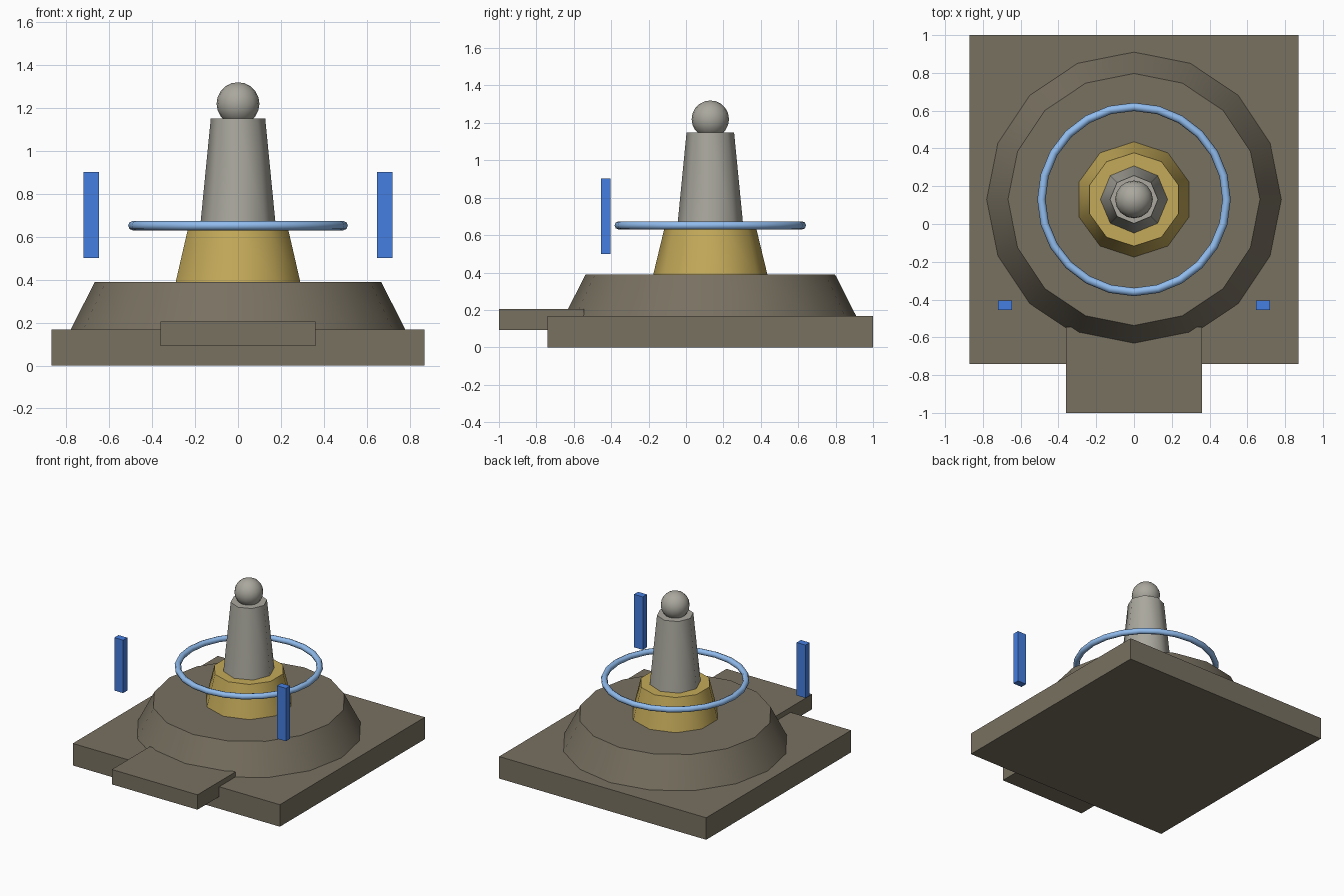
import bpy, math

if "Cube" in bpy.data.objects:
    bpy.data.objects.remove(bpy.data.objects["Cube"])

CY = 0.13  # y of the tower axis


def material(name, r, g, b):
    m = bpy.data.materials.new(name)
    m.diffuse_color = (r, g, b, 1)
    m.use_nodes = True
    m.node_tree.nodes["Principled BSDF"].inputs["Base Color"].default_value = m.diffuse_color
    return m


STONE = material("stone", 0.19, 0.165, 0.12)
GOLD = material("gold", 0.55, 0.40, 0.10)
PALE = material("pale_stone", 0.40, 0.39, 0.34)
SKY = material("light_blue", 0.28, 0.50, 0.85)
BLUE = material("blue", 0.06, 0.21, 0.75)


def finish(name, mat, smooth=None):
    ob = bpy.context.object
    ob.name = name
    ob.data.materials.append(mat)
    if smooth:
        bpy.ops.object.shade_smooth_by_angle(angle=math.radians(smooth))
    return ob


def box(name, mat, x0, x1, y0, y1, z0, z1):
    bpy.ops.mesh.primitive_cube_add(
        size=1, location=((x0 + x1) / 2, (y0 + y1) / 2, (z0 + z1) / 2))
    bpy.context.object.scale = (x1 - x0, y1 - y0, z1 - z0)
    bpy.ops.object.transform_apply(location=False, rotation=False, scale=True)
    return finish(name, mat)


def frustum(name, mat, sides, r0, r1, z0, z1):
    bpy.ops.mesh.primitive_cone_add(
        vertices=sides, radius1=r0, radius2=r1, depth=z1 - z0,
        location=(0, CY, (z0 + z1) / 2))
    return finish(name, mat, 48)


# Square plinth and front step
box("plinth", STONE, -0.87, 0.87, -0.74, 1.0, 0, 0.167)
box("front_step", STONE, -0.36, 0.36, -1.0, -0.545, 0.092, 0.205)

# Stacked tapering tiers
frustum("lower_tier", STONE, 16, 0.78, 0.667, 0.167, 0.39)
frustum("gold_tier", GOLD, 10, 0.305, 0.247, 0.39, 0.63)
frustum("tower", PALE, 8, 0.178, 0.127, 0.63, 1.15)

# Ball on top
bpy.ops.mesh.primitive_uv_sphere_add(
    segments=16, ring_count=10, radius=0.1, location=(0, CY, 1.22))
finish("top_ball", PALE, 48)

# Floating ring
bpy.ops.mesh.primitive_torus_add(
    major_segments=24, minor_segments=8, major_radius=0.49,
    minor_radius=0.022, location=(0, CY, 0.652))
finish("floating_ring", SKY, 48)

# Floating banners either side
for side, s in (("left", -1), ("right", 1)):
    xs = sorted((s * 0.647, s * 0.721))
    box(side + "_banner", BLUE, *xs, -0.455, -0.405, 0.5, 0.902)
